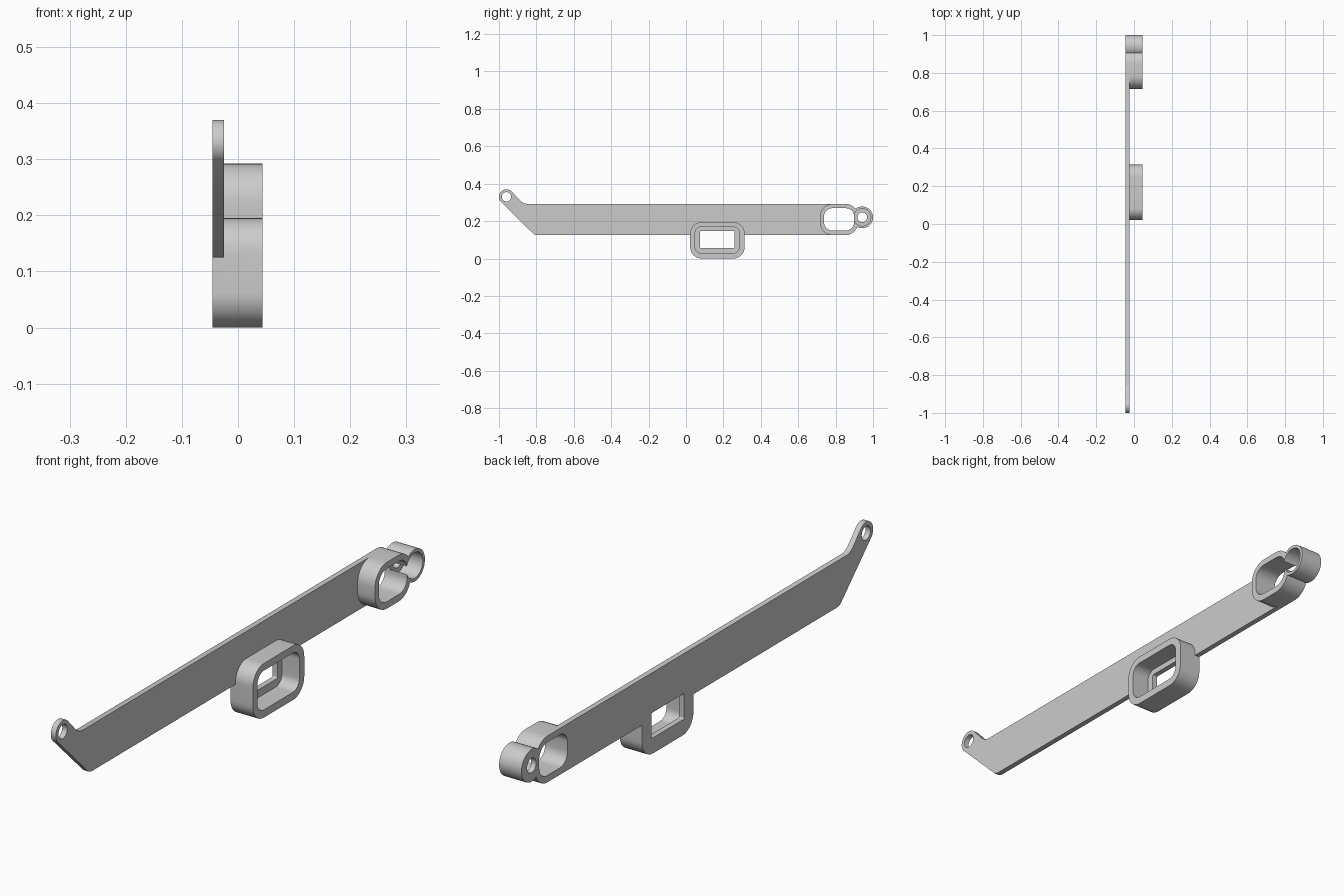
import bpy, bmesh
from math import sin, cos, pi

cube = bpy.data.objects.get("Cube")
if cube:
    bpy.data.objects.remove(cube, do_unlink=True)

BACK, FLOOR, RIM = -0.045, -0.025, 0.044

grey = bpy.data.materials.new("light grey")
grey.use_nodes = True
grey.diffuse_color = (0.6, 0.6, 0.6, 1)
grey.node_tree.nodes["Principled BSDF"].inputs["Base Color"].default_value = (0.6, 0.6, 0.6, 1)


def circle(y, z, r, n=48):
    return [(y + r * cos(2 * pi * i / n), z + r * sin(2 * pi * i / n)) for i in range(n)]


def rounded(y0, y1, z0, z1, r, n=10):
    """Rounded rectangle outline in the side plane."""
    corners = [(y1 - r, z1 - r), (y0 + r, z1 - r), (y0 + r, z0 + r), (y1 - r, z0 + r)]
    return [(cy + r * cos(pi / 2 * (k + i / n)), cz + r * sin(pi / 2 * (k + i / n)))
            for k, (cy, cz) in enumerate(corners) for i in range(n + 1)]


def prism(name, outline, x0, x1):
    """Extrude a side outline from x0 to x1."""
    bm = bmesh.new()
    face = bm.faces.new([bm.verts.new((x0, y, z)) for y, z in outline])
    ext = bmesh.ops.extrude_face_region(bm, geom=[face])
    verts = [v for v in ext["geom"] if isinstance(v, bmesh.types.BMVert)]
    bmesh.ops.translate(bm, verts=verts, vec=(x1 - x0, 0, 0))
    bmesh.ops.recalc_face_normals(bm, faces=bm.faces)
    mesh = bpy.data.meshes.new(name)
    bm.to_mesh(mesh)
    bm.free()
    mesh.materials.append(grey)
    obj = bpy.data.objects.new(name, mesh)
    bpy.context.collection.objects.link(obj)
    return obj


def combine(target, tool, operation):
    tool.hide_render = True
    mod = target.modifiers.new(operation, "BOOLEAN")
    mod.operation, mod.solver, mod.object = operation, "EXACT", tool
    bpy.context.view_layer.objects.active = target
    bpy.ops.object.modifier_apply(modifier=mod.name)
    bpy.data.objects.remove(tool, do_unlink=True)


# Flat bar with its slanted front arm
t = 0.0282
bar = prism("mounting_bar", [
    (-0.80, 0.125), (0.83, 0.125), (0.83, 0.292), (-0.85, 0.292), (-0.868, 0.296),
    (-0.885, 0.308), (-0.96 + t, 0.33 + t), (-0.96 - t, 0.33 - t), (-0.815, 0.131)],
    BACK, FLOOR)

# Raised bosses and the front eyelet
for name, outline, top in [
        ("front_eyelet", circle(-0.96, 0.33, 0.04), FLOOR),
        ("slot_frame", rounded(0.022, 0.314, 0, 0.195, 0.062), RIM),
        ("oval_frame", rounded(0.716, 0.92, 0.125, 0.292, 0.068), RIM),
        ("rear_eyelet", circle(0.942, 0.22, 0.058), RIM)]:
    combine(bar, prism(name, outline, BACK, top), "UNION")

# Pockets stop at the floor, the other openings go right through
for name, outline, start in [
        ("front_hole", circle(-0.96, 0.33, 0.025), BACK - 0.02),
        ("slot_pocket", rounded(0.048, 0.286, 0.028, 0.169, 0.036), FLOOR),
        ("slot_hole", rounded(0.075, 0.26, 0.056, 0.148, 0.006), BACK - 0.02),
        ("oval_hole", rounded(0.738, 0.899, 0.15, 0.269, 0.044), BACK - 0.02),
        ("rear_pocket", circle(0.942, 0.22, 0.046), FLOOR),
        ("rear_hole", circle(0.942, 0.22, 0.026), BACK - 0.02)]:
    combine(bar, prism(name, outline, start, RIM + 0.02), "DIFFERENCE")

bpy.ops.object.select_all(action="DESELECT")
bar.select_set(True)
bpy.context.view_layer.objects.active = bar
bpy.ops.object.shade_smooth_by_angle(angle=pi / 6)
